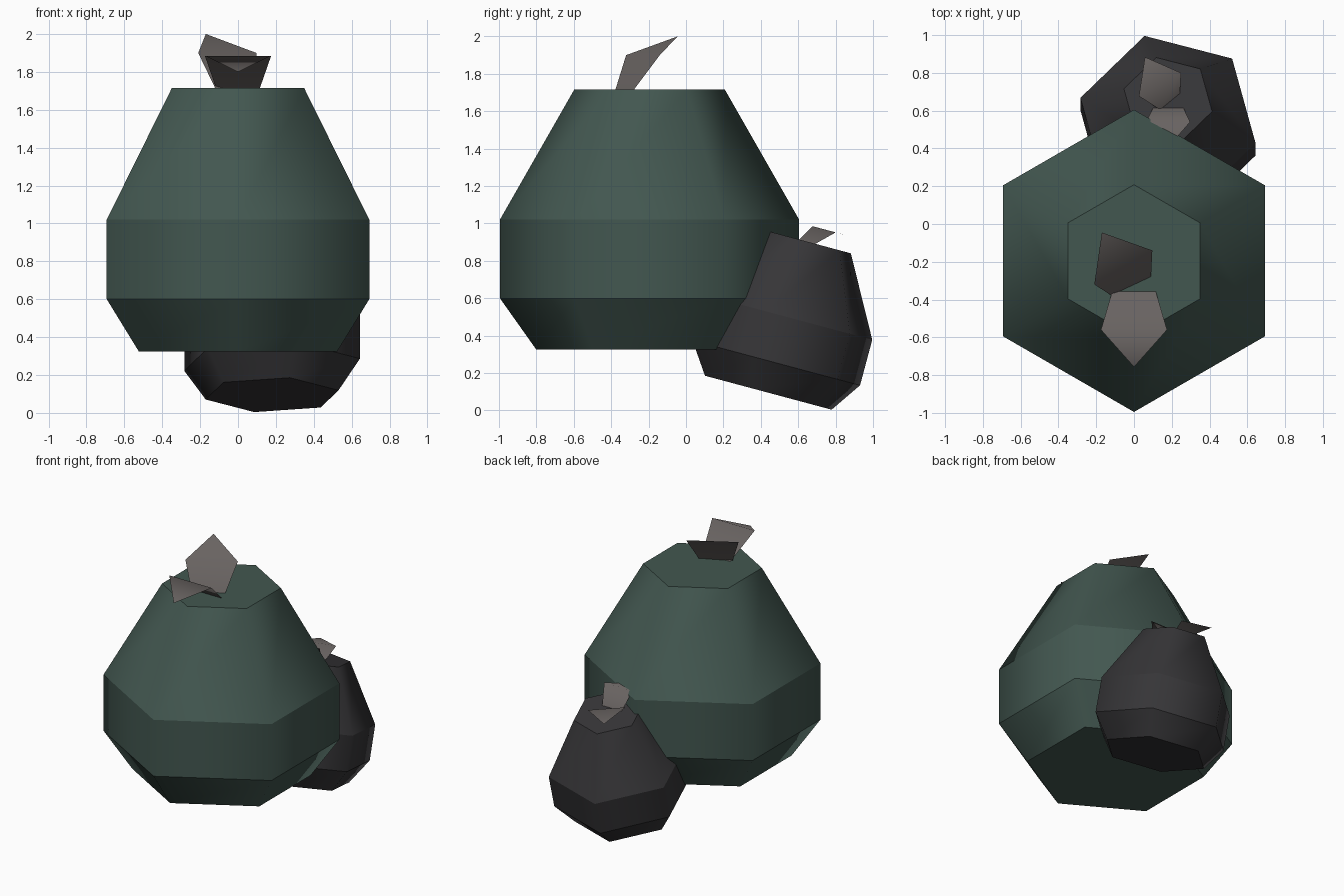
import bpy, bmesh, math
from mathutils import Matrix, Vector

if "Cube" in bpy.data.objects:
    bpy.data.objects.remove(bpy.data.objects["Cube"])


def material(name, color):
    m = bpy.data.materials.new(name)
    m.diffuse_color = (*color, 1)
    m.use_nodes = True
    m.node_tree.nodes["Principled BSDF"].inputs["Base Color"].default_value = m.diffuse_color
    return m


green = material("dark_green", (0.055, 0.095, 0.08))
black = material("charcoal", (0.037, 0.036, 0.039))
brown = material("leaf_grey", (0.14, 0.125, 0.12))


def finish(bm, name, mat):
    me = bpy.data.meshes.new(name)
    bm.to_mesh(me)
    bm.free()
    ob = bpy.data.objects.new(name, me)
    me.materials.append(mat)
    bpy.context.collection.objects.link(ob)
    return ob


# Six-sided body: (radius, height) rings, smooth around, sharp at each ring
PROFILE = [(0.605, 0), (0.80, 0.275), (0.80, 0.695), (0.403, 1.39)]


def body(name, matrix, mat):
    bm = bmesh.new()
    rings = []
    for r, z in PROFILE:
        rings.append([bm.verts.new((r * math.cos(math.radians(30 + 60 * i)),
                                    r * math.sin(math.radians(30 + 60 * i)), z)) for i in range(6)])
    for low, high in zip(rings, rings[1:]):
        for i in range(6):
            j = (i + 1) % 6
            bm.faces.new((low[i], low[j], high[j], high[i])).smooth = True
    bm.faces.new(rings[0][::-1])
    bm.faces.new(rings[-1])
    for ring in rings:
        for i in range(6):
            bm.edges.get((ring[i], ring[(i + 1) % 6])).smooth = False
    bm.transform(matrix)
    return finish(bm, name, mat)


body("large_fruit", Matrix.Translation((0, -0.195, 0.325)), green)
tilt = Matrix.Rotation(math.radians(-15), 4, 'X') @ Matrix.Rotation(math.radians(15), 4, 'Z')
body("small_fruit", Matrix.Translation((0.18, 0.44, 0.095)) @ tilt @ Matrix.Scale(0.6, 4), black)


# Five-point leaf: two base points, two middle points, tip
def leaf(name, base_a, base_b, mid_b, mid_a, tip):
    bm = bmesh.new()
    a, b, c, d, t = [bm.verts.new(p) for p in (base_a, base_b, mid_b, mid_a, tip)]
    faces = [bm.faces.new((a, b, c, d)), bm.faces.new((d, c, t))]
    bm.normal_update()
    if sum((f.normal for f in faces), Vector()).z < 0:
        bmesh.ops.reverse_faces(bm, faces=faces)
    for f in faces:
        f.smooth = True
    return finish(bm, name, brown)


leaf("large_leaf_front", (-0.115, -0.355, 1.713), (0.115, -0.355, 1.713),
     (0.175, -0.56, 1.885), (-0.175, -0.56, 1.885), (0, -0.757, 1.80))
leaf("large_leaf_back", (-0.12, -0.378, 1.713), (0.09, -0.28, 1.713),
     (0.097, -0.14, 1.90), (-0.21, -0.32, 1.90), (-0.17, -0.045, 2.0))
leaf("small_leaf_front", (0.10, 0.614, 0.912), (0.262, 0.614, 0.912),
     (0.297, 0.54, 1.045), (0.063, 0.54, 1.045), (0.18, 0.405, 1.02))
leaf("small_leaf_back", (0.138, 0.605, 0.914), (0.243, 0.69, 0.89),
     (0.249, 0.80, 0.952), (0.026, 0.677, 0.985), (0.058, 0.884, 0.93))
